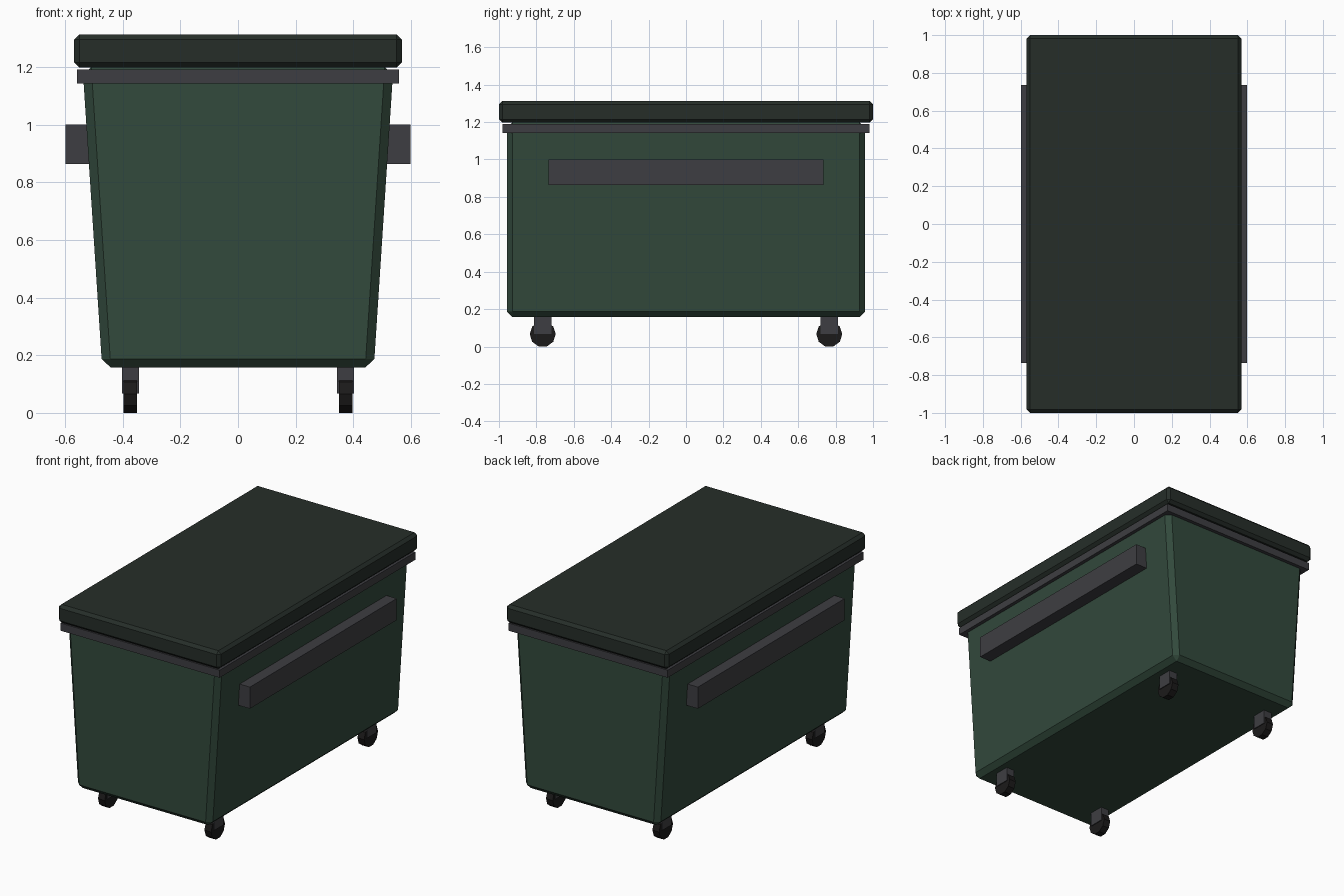
import bpy, bmesh, math
from mathutils import Matrix

if "Cube" in bpy.data.objects:
    bpy.data.objects.remove(bpy.data.objects["Cube"])


def material(name, rgb):
    m = bpy.data.materials.new(name)
    m.diffuse_color = (*rgb, 1)
    m.use_nodes = True
    m.node_tree.nodes["Principled BSDF"].inputs["Base Color"].default_value = m.diffuse_color
    return m


GREEN = material("green_paint", (0.032, 0.067, 0.045))
LID = material("lid_plastic", (0.019, 0.027, 0.022))
STEEL = material("dark_steel", (0.048, 0.048, 0.054))
RUBBER = material("rubber", (0.011, 0.010, 0.010))


def finish(name, bm, mat):
    me = bpy.data.meshes.new(name)
    bmesh.ops.recalc_face_normals(bm, faces=bm.faces)
    bm.to_mesh(me)
    bm.free()
    me.materials.append(mat)
    ob = bpy.data.objects.new(name, me)
    bpy.context.collection.objects.link(ob)
    return ob


def box(name, lo, hi, mat, bevel=0, top_x=1):
    """Box from corner to corner; top_x widens the top along x."""
    bm = bmesh.new()
    bmesh.ops.create_cube(bm, size=1)
    for v in bm.verts:
        top = v.co.z > 0
        for i in range(3):
            v.co[i] = lo[i] if v.co[i] < 0 else hi[i]
        if top:
            v.co.x *= top_x
    if bevel:
        bmesh.ops.bevel(bm, geom=bm.edges[:], offset=bevel, segments=1,
                        affect='EDGES', profile=0.5)
    return finish(name, bm, mat)


def wheel(name, x, y, r, width):
    """Ten-sided wheel with its axle along x, resting flat on the ground."""
    bm = bmesh.new()
    bmesh.ops.create_cone(bm, cap_ends=True, segments=10, radius1=r, radius2=r, depth=width)
    # put a vertex pair on the horizontal line and a flat at the bottom
    a = max(bm.verts, key=lambda v: v.co.x).co
    spin = Matrix.Rotation(-math.atan2(a.y, a.x), 4, 'Z')
    stand = Matrix(((0, 0, 1, 0), (1, 0, 0, 0), (0, 1, 0, 0), (0, 0, 0, 1)))
    place = Matrix.Translation((x, y, r * math.cos(math.pi / 10)))
    bm.transform(place @ stand @ spin)
    return finish(name, bm, RUBBER)


# Tapered container, rim and lid
box("container_body", (-0.471, -0.957, 0.157), (0.471, 0.957, 1.2), GREEN, 0.03, 0.539 / 0.471)
box("rim", (-0.558, -0.98, 1.142), (0.558, 0.98, 1.19), STEEL)
box("lid", (-0.568, -1.0, 1.197), (0.568, 1.0, 1.312), LID, 0.018)

# Lifting bars along both sides, and four casters
for sx, side in ((-1, "left"), (1, "right")):
    x0, x1 = sorted((sx * 0.50, sx * 0.598))
    box(f"{side}_lift_bar", (x0, -0.735, 0.863), (x1, 0.735, 1.0), STEEL)
    for sy, end in ((-1, "front"), (1, "back")):
        cx, cy = sx * 0.373, sy * 0.766
        box(f"{end}_{side}_caster_bracket", (cx - 0.029, cy - 0.048, 0.068),
            (cx + 0.029, cy + 0.048, 0.17), STEEL)
        wheel(f"{end}_{side}_caster_wheel", cx, cy, 0.0695, 0.047)
